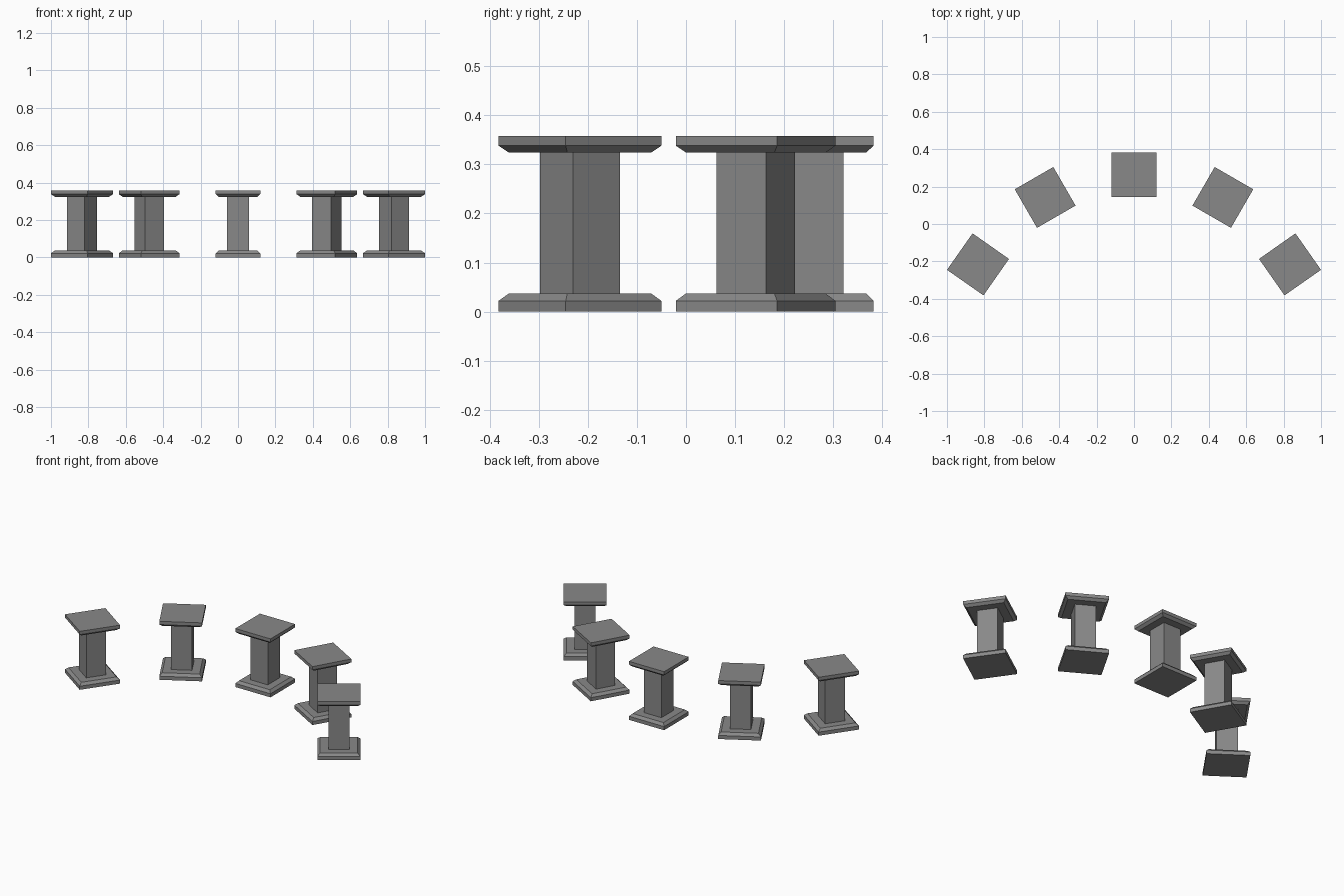
import bpy, bmesh
from math import radians
from mathutils import Matrix

if "Cube" in bpy.data.objects:
    bpy.data.objects.remove(bpy.data.objects["Cube"])


def square_stack(name, rings, mat):
    """Closed square solid from (half width, z) rings, bottom to top."""
    bm = bmesh.new()
    loops = [[bm.verts.new((sx * h, sy * h, z))
              for sx, sy in ((-1, -1), (1, -1), (1, 1), (-1, 1))]
             for h, z in rings]
    bm.faces.new(loops[0][::-1])
    bm.faces.new(loops[-1])
    for a, b in zip(loops, loops[1:]):
        for i in range(4):
            j = (i + 1) % 4
            bm.faces.new((a[i], a[j], b[j], b[i]))
    mesh = bpy.data.meshes.new(name)
    bm.to_mesh(mesh)
    bm.free()
    mesh.materials.append(mat)
    return mesh


# Dark stone colour
stone = bpy.data.materials.new("dark_stone")
stone.diffuse_color = (0.25, 0.25, 0.25, 1)
stone.use_nodes = True
stone.node_tree.nodes["Principled BSDF"].inputs["Base Color"].default_value = stone.diffuse_color

# Shared pedestal parts: chamfered base, square shaft, chamfered cap
W, INSET, SHAFT = 0.119, 0.104, 0.0583
parts = {
    "base": square_stack("base", [(W, 0.0), (W, 0.022), (INSET, 0.037)], stone),
    "shaft": square_stack("shaft", [(SHAFT, 0.037), (SHAFT, 0.324)], stone),
    "cap": square_stack("cap", [(INSET, 0.324), (W, 0.338), (W, 0.358)], stone),
}

# Five pedestals along an arc, mirrored left and right: x, y, turn
spots = [(0.0, 0.263, 0)]
for side in (-1, 1):
    spots += [(side * 0.475, 0.142, -30 * side),
              (side * 0.834, -0.216, -55 * side)]

for n, (x, y, turn) in enumerate(spots, 1):
    for part, mesh in parts.items():
        ob = bpy.data.objects.new(f"pedestal_{n}_{part}", mesh)
        ob.matrix_world = Matrix.Translation((x, y, 0)) @ Matrix.Rotation(radians(turn), 4, 'Z')
        bpy.context.collection.objects.link(ob)
